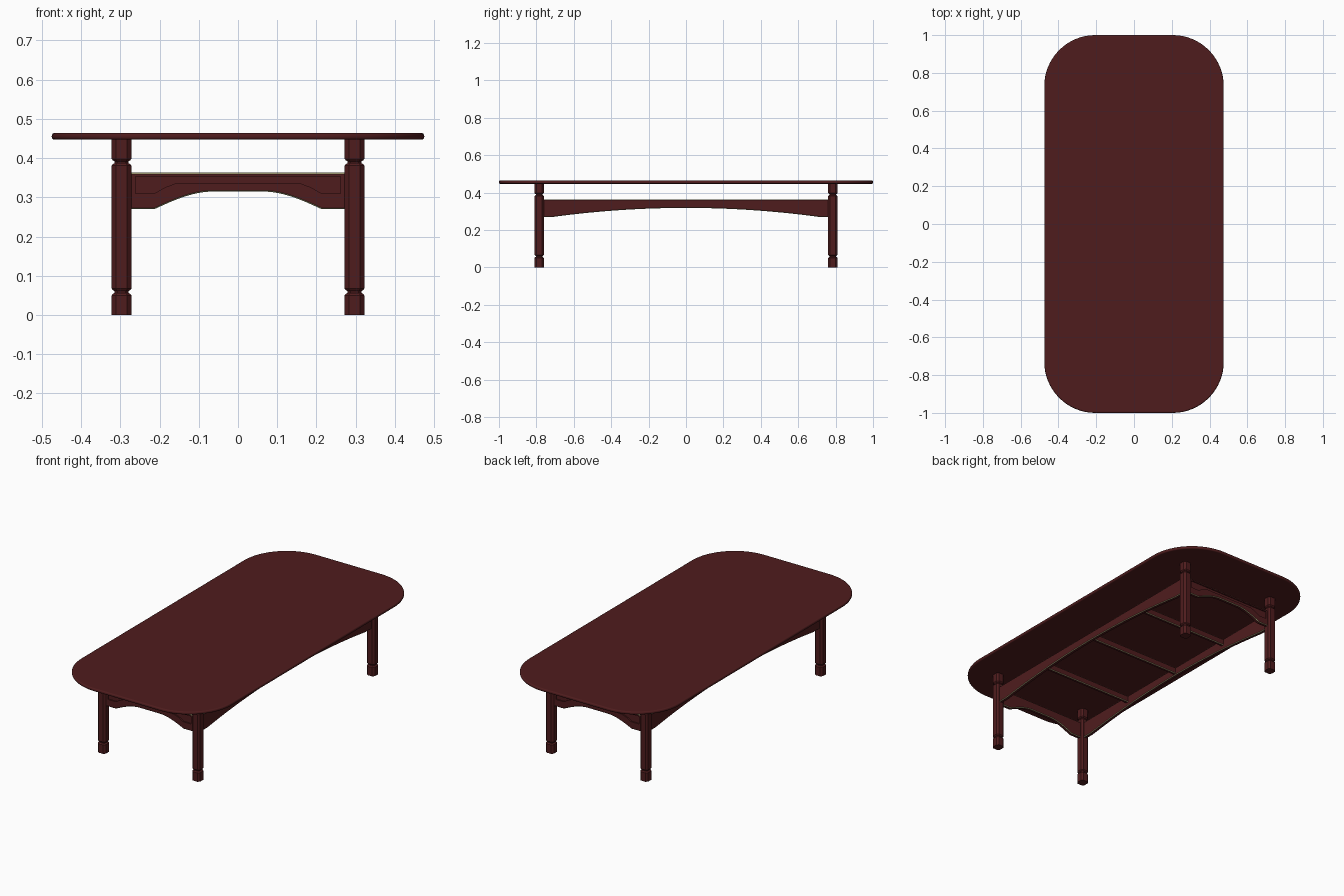
import bpy, bmesh, math

if "Cube" in bpy.data.objects:
    bpy.data.objects.remove(bpy.data.objects["Cube"])


def material(name, rgb):
    m = bpy.data.materials.new(name)
    m.diffuse_color = (*rgb, 1)
    m.use_nodes = True
    m.node_tree.nodes["Principled BSDF"].inputs["Base Color"].default_value = m.diffuse_color
    return m


WOOD = material("dark red wood", (0.078, 0.0118, 0.0125))
TRIM = material("pale edge trim", (0.50, 0.47, 0.24))


def finish(name, bm, smooth=None):
    bmesh.ops.recalc_face_normals(bm, faces=bm.faces)
    me = bpy.data.meshes.new(name)
    me.materials.append(WOOD)
    me.materials.append(TRIM)
    bm.to_mesh(me)
    bm.free()
    ob = bpy.data.objects.new(name, me)
    bpy.context.collection.objects.link(ob)
    if smooth:
        select(ob)
        bpy.ops.object.shade_smooth_by_angle(angle=math.radians(smooth))
        for p in me.polygons:  # keep level caps flat
            if abs(p.normal.z) > 0.999:
                p.use_smooth = False
    return ob


def select(ob):
    bpy.ops.object.select_all(action='DESELECT')
    ob.select_set(True)
    bpy.context.view_layer.objects.active = ob


def prism(pts, direction):
    """Extrude a closed outline; returns the bmesh and its two cap faces' edges."""
    bm = bmesh.new()
    a = bm.faces.new([bm.verts.new(p) for p in pts])
    geom = bmesh.ops.extrude_face_region(bm, geom=[a], use_keep_orig=True)["geom"]
    bmesh.ops.translate(bm, verts=[g for g in geom if isinstance(g, bmesh.types.BMVert)],
                        vec=direction)
    b = next(g for g in geom if isinstance(g, bmesh.types.BMFace))
    return bm, list(a.edges) + list(b.edges)


def rounded_rect(hx, hy, r, n):
    pts = []
    for k, (sx, sy) in enumerate([(1, 1), (-1, 1), (-1, -1), (1, -1)]):
        for i in range(n + 1):
            a = math.pi / 2 * (k + i / n)
            pts.append((sx * (hx - r) + r * math.cos(a), sy * (hy - r) + r * math.sin(a)))
    return pts


# Table top with rounded corners and a soft edge
bm, rim = prism([(x, y, 0.447) for x, y in rounded_rect(0.475, 1.0, 0.27, 16)], (0, 0, 0.017))
bmesh.ops.bevel(bm, geom=rim, offset=0.007, segments=4, profile=0.5, affect='EDGES')
finish("table_top", bm, 35)

# Legs: chamfered square posts with two necks
LEG = [(0, .025), (.050, .025), (.054, .022), (.056, .018), (.061, .018),
       (.063, .022), (.067, .025), (.381, .025), (.385, .022), (.387, .018), (.392, .018),
       (.394, .022), (.398, .025), (.449, .025)]
for sx, sn in ((-1, "left"), (1, "right")):
    for sy, yn in ((-1, "front"), (1, "back")):
        bm = bmesh.new()
        rings = [[bm.verts.new((sx * 0.297 + x, sy * 0.785 + y, z))
                  for x, y in rounded_rect(w, w, w * 0.42, 1)] for z, w in LEG]
        n = len(rings[0])
        for lo, hi in zip(rings, rings[1:]):
            for i in range(n):
                bm.faces.new((lo[i], lo[(i + 1) % n], hi[(i + 1) % n], hi[i]))
        bm.faces.new(rings[0])
        bm.faces.new(rings[-1])
        finish(f"{yn}_{sn}_leg", bm)


# Boards: outline in (u, z) along x or y, with thin pale edges
def board(name, outline, along, offset, thick):
    if along == 'x':
        pts, d = [(u, offset - thick / 2, z) for u, z in outline], (0, thick, 0)
    else:
        pts, d = [(offset - thick / 2, u, z) for u, z in outline], (thick, 0, 0)
    bm, edges = prism(pts, d)
    bmesh.ops.bevel(bm, geom=edges, offset=0.003, segments=1, affect='EDGES', material=1)
    return finish(name, bm)


def mirrored(half):
    """Complete an outline given from the right end to the middle."""
    return half + [(-u, z) for u, z in reversed(half) if u > 1e-6]


N = 14
end_outline = mirrored(
    [(0.276, 0.363), (0.276, 0.27)]
    + [(0.213 - 0.153 * i / N, 0.27 + 0.045 * math.sin(math.pi / 2 * i / N)) for i in range(N + 1)])
side_outline = mirrored(
    [(0.765, 0.363), (0.765, 0.27)]
    + [(0.71 * (1 - i / N), 0.27 + 0.048 * (1 - (1 - i / N) ** 2)) for i in range(N + 1)])
panel = mirrored([(0.262, 0.353), (0.262, 0.31), (0.213, 0.31), (0.185, 0.326), (0.155, 0.337)])

# End aprons with a sunk panel on the outside
for s, nm in ((-1, "front"), (1, "back")):
    apron = board(f"{nm}_apron", end_outline, 'x', s * 0.785, 0.022)
    face = s * (0.785 + 0.011)
    bm, _ = prism([(u, face - s * 0.007, z) for u, z in panel], (0, s * 0.02, 0))
    cutter = finish(f"{nm}_panel_cutter", bm)
    cutter.hide_render = True
    cut = apron.modifiers.new("sunk panel", 'BOOLEAN')
    cut.operation = 'DIFFERENCE'
    cut.object = cutter
    select(apron)
    bpy.ops.object.modifier_apply(modifier=cut.name)
    bpy.data.objects.remove(cutter)

# Long side aprons
for s, nm in ((-1, "left"), (1, "right")):
    board(f"{nm}_apron", side_outline, 'y', s * 0.297, 0.022)

# Cross slats between the side aprons
for i, y in enumerate((-0.4, 0, 0.4)):
    board(f"cross_slat_{i + 1}", [(-0.288, 0.361), (-0.288, 0.325), (0.288, 0.325), (0.288, 0.361)],
          'x', y, 0.02)
